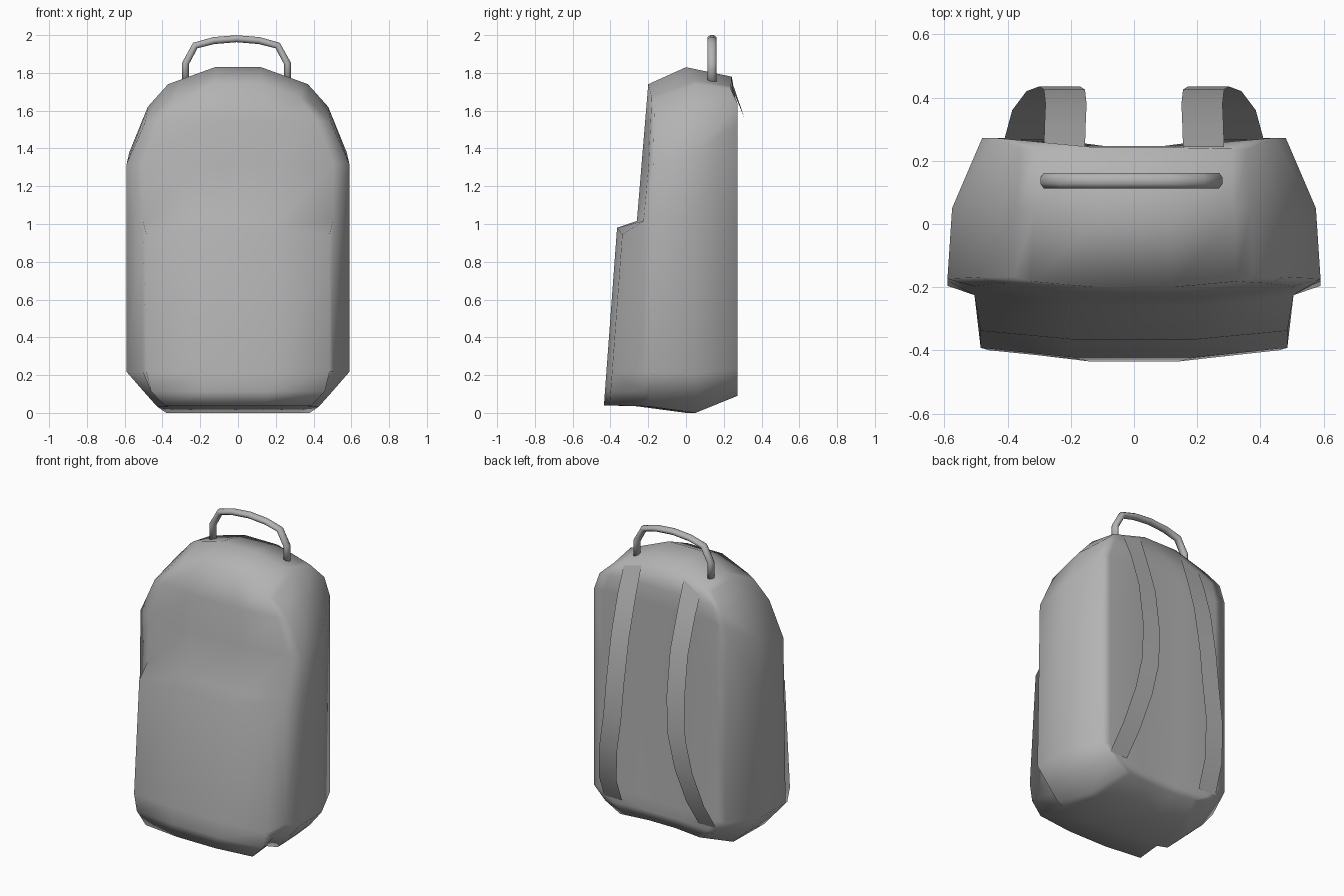
import bpy, bmesh, math
from mathutils import Vector

if "Cube" in bpy.data.objects:
    bpy.data.objects.remove(bpy.data.objects["Cube"])

fabric = bpy.data.materials.new("dark_grey_fabric")
fabric.diffuse_color = (0.45, 0.45, 0.45, 1)
fabric.use_nodes = True
fabric.node_tree.nodes["Principled BSDF"].inputs["Base Color"].default_value = fabric.diffuse_color


def finish(bm, name, recalc=True, soften=0):
    if recalc:
        bmesh.ops.recalc_face_normals(bm, faces=bm.faces)
    bm.normal_update()
    bm.verts.index_update()
    normals = []
    if soften:
        # area-weighted normals, blended with their neighbours for a padded look
        normals = [sum((f.normal * f.calc_area() for f in v.link_faces), Vector()).normalized()
                   for v in bm.verts]
        for _ in range(soften):
            normals = [(normals[v.index] * 3 + sum((normals[e.other_vert(v).index]
                       for e in v.link_edges), Vector())).normalized() for v in bm.verts]
    mesh = bpy.data.meshes.new(name)
    bm.to_mesh(mesh)
    bm.free()
    mesh.shade_smooth()
    if normals:
        mesh.normals_split_custom_set_from_vertices(normals)
    mesh.materials.append(fabric)
    obj = bpy.data.objects.new(name, mesh)
    bpy.context.collection.objects.link(obj)
    return obj


# Body: a box grid shaped by a front outline (half width, height) and three depth stations
ROWS = [(0.39, 0), (0.50, 0.10), (0.59, 0.21), (0.59, 1.06),
        (0.59, 1.38), (0.49, 1.62), (0.38, 1.83)]
BACK = [(0.29, 0.09), (0.40, 0.15), (0.48, 0.23), (0.48, 1.06),
        (0.48, 1.53), (0.44, 1.64), (0.36, 1.78)]
COLS = [-1, -0.855, -0.33, 0.33, 0.855, 1]
# width scale, lowest z, highest z  (front, middle, back)
STATIONS = [(1.0, 0.02, 1.74), (0.975, 0.0, 1.83), (1.0, 0.0, 1.83)]
NI, NJ, NK = len(COLS) - 1, len(ROWS) - 1, len(STATIONS) - 1
LEDGE = 3


def body_point(i, j, k):
    u = COLS[i]
    half, h = (BACK if k == NK else ROWS)[j]
    scale, lo, hi = STATIONS[k]
    f = max(0, (abs(u) - 0.33) / 0.67)
    z = lo + h * (hi - lo) / 1.83
    if j == NJ:
        z -= (0.065 if k == NK else 0.09) * f
    if k == 0:
        edge = -0.165 - 0.02 * (1.74 - z)
        if j <= LEDGE:
            y = edge if f > 0.99 else (-0.225 if f > 0 else -0.26)
        else:
            y = (-0.2 - 0.083 * (1.74 - z)) * (1 - f * f) + edge * f * f
        if j == 0:
            half, z = 0.43, 0.035
    elif k == 1:
        y = 0.05 * f
    else:
        y = 0.247 + 0.025 * f - (0.005 + 0.03 * f if j == NJ else 0)
    return (u * half * scale, y, z)


bm = bmesh.new()
grid = {}


def vert(i, j, k):
    if (i, j, k) not in grid:
        grid[i, j, k] = bm.verts.new(body_point(i, j, k))
    return grid[i, j, k]


pocket_faces = []
for i in range(NI):
    for j in range(NJ):
        for k in (0, NK):
            face = bm.faces.new([vert(i, j, k), vert(i + 1, j, k),
                                 vert(i + 1, j + 1, k), vert(i, j + 1, k)])
            if k == 0 and 0 < i < NI - 1 and j < LEDGE:
                pocket_faces.append(face)
for k in range(NK):
    for i in range(NI):
        for j in (0, NJ):
            bm.faces.new([vert(i, j, k), vert(i + 1, j, k),
                          vert(i + 1, j, k + 1), vert(i, j, k + 1)])
    for j in range(NJ):
        for i in (0, NI):
            bm.faces.new([vert(i, j, k), vert(i, j + 1, k),
                          vert(i, j + 1, k + 1), vert(i, j, k + 1)])

# Front pocket: extruded from the lower front panel
row_of = {v.co.copy().freeze(): (i, j) for (i, j, k), v in grid.items() if k == 0}
result = bmesh.ops.extrude_face_region(bm, geom=pocket_faces)
for v in [g for g in result["geom"] if isinstance(g, bmesh.types.BMVert)]:
    i, j = row_of[v.co.copy().freeze()]
    outer = i in (1, NI - 1)
    if outer:
        v.co.x = math.copysign((0.39, 0.46)[j] if j < 2 else 0.485, v.co.x)
    if j == LEDGE:
        v.co.z = 0.945 if outer else 0.98
    elif j == 0:
        v.co.z = 0.04
    v.co.y = -0.365 - 0.074 * (0.98 - v.co.z) + (0.03 if outer else 0)
bmesh.ops.delete(bm, geom=[f for f in pocket_faces if f.is_valid], context='FACES')
finish(bm, "backpack_body", soften=1)

# Shoulder straps: thin bowed ribbons (outer x, y, z)
STRAP = [(0.285, 0.243, 1.755), (0.283, 0.31, 1.56), (0.28, 0.38, 1.33), (0.285, 0.425, 1.04),
         (0.30, 0.435, 0.8), (0.34, 0.42, 0.58), (0.385, 0.36, 0.35), (0.41, 0.268, 0.18)]
for side, name in ((1, "right_strap"), (-1, "left_strap")):
    bm = bmesh.new()
    pairs = []
    for n, (x, y, z) in enumerate(STRAP):
        drop = 0.035 if n == 0 else 0
        pairs.append([bm.verts.new((side * x, y, z - drop)),
                      bm.verts.new((side * (x - 0.13), y, z))])
    for a, b in zip(pairs, pairs[1:]):
        bm.faces.new([a[0], a[1], b[1], b[0]])
    bm.normal_update()
    if sum(f.normal.y for f in bm.faces) < 0:
        bmesh.ops.reverse_faces(bm, faces=bm.faces)
    finish(bm, name, recalc=False)

# Carry handle: an oval tube swept along an arch
half = [(0.27, 1.75), (0.27, 1.85), (0.218, 1.945), (0.12, 1.971), (0, 1.981)]
path = [Vector((-x, z)) for x, z in half] + [Vector((x, z)) for x, z in half[-2::-1]]
SIDES = 8
bm = bmesh.new()
rings = []
for n, p in enumerate(path):
    t = (path[min(n + 1, len(path) - 1)] - path[max(n - 1, 0)]).normalized()
    normal = Vector((-t.y, t.x))
    ring = []
    for s in range(SIDES):
        a = 2 * math.pi * (s + 0.5) / SIDES
        q = p + normal * 0.02 * math.sin(a)
        ring.append(bm.verts.new((q.x - 0.008, 0.137 + 0.026 * math.cos(a), q.y)))
    rings.append(ring)
for a, b in zip(rings, rings[1:]):
    for s in range(SIDES):
        e = (s + 1) % SIDES
        bm.faces.new([a[s], a[e], b[e], b[s]])
bm.faces.new(rings[0])
bm.faces.new(rings[-1])
finish(bm, "carry_handle")
